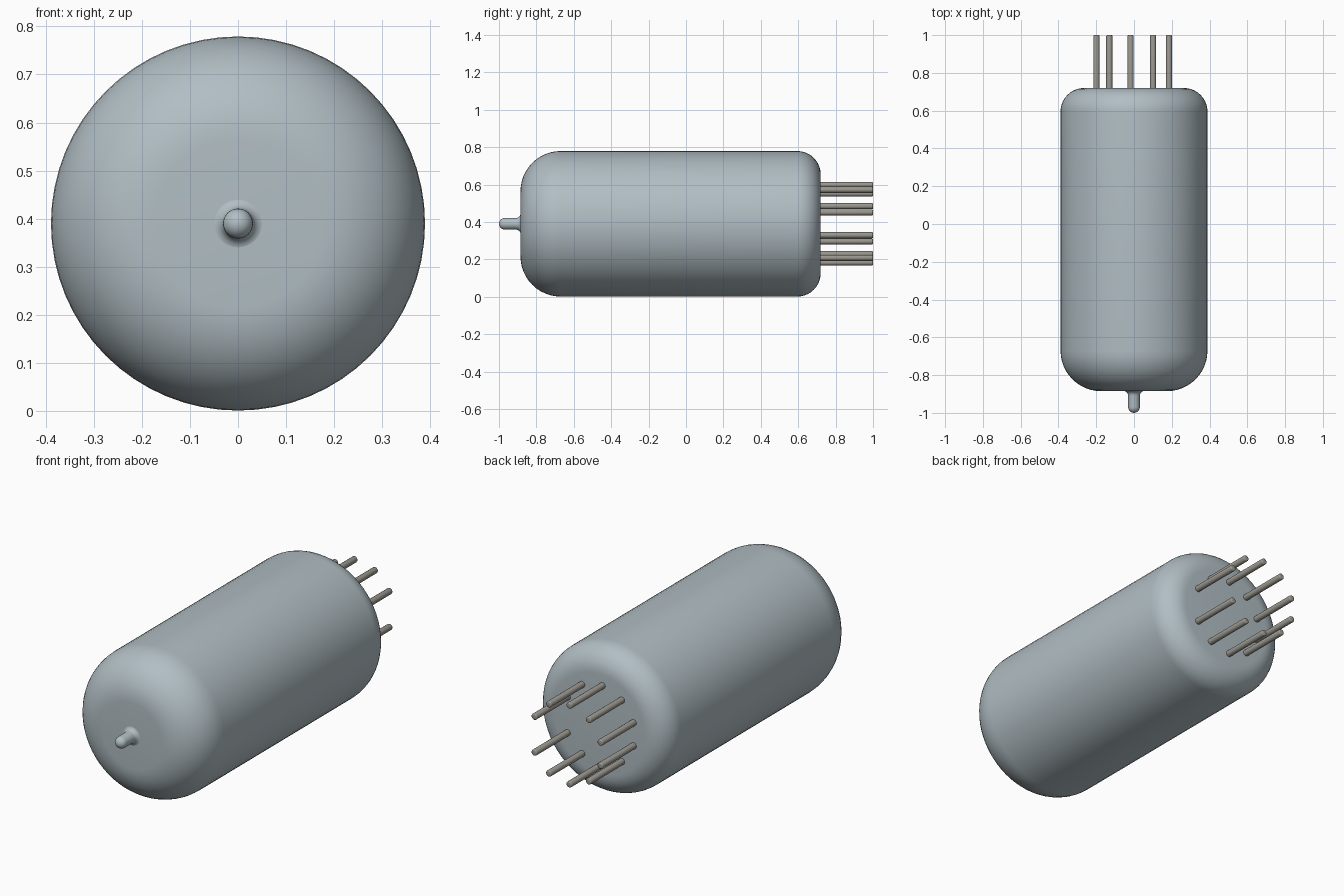
import bpy, bmesh, math

if "Cube" in bpy.data.objects:
    bpy.data.objects.remove(bpy.data.objects["Cube"], do_unlink=True)

CZ = 0.39        # height of the tube axis
RADIUS = 0.389   # glass radius


def material(name, rgb):
    m = bpy.data.materials.new(name)
    m.use_nodes = True
    m.diffuse_color = (*rgb, 1)
    m.node_tree.nodes["Principled BSDF"].inputs["Base Color"].default_value = (*rgb, 1)
    return m


def lathe(name, profile, mat, segments, x=0.0, z=CZ):
    """Revolve (radius, y) points around an axis parallel to y."""
    bm = bmesh.new()
    verts = [bm.verts.new((r, y, 0)) for r, y in profile]
    edges = [bm.edges.new(pair) for pair in zip(verts, verts[1:])]
    bmesh.ops.spin(bm, geom=verts + edges, cent=(0, 0, 0), axis=(0, 1, 0),
                   angle=math.tau, steps=segments, use_duplicate=False)
    bmesh.ops.remove_doubles(bm, verts=bm.verts, dist=1e-5)
    bmesh.ops.recalc_face_normals(bm, faces=bm.faces)
    mesh = bpy.data.meshes.new(name)
    bm.to_mesh(mesh)
    bm.free()
    mesh.materials.append(mat)
    obj = bpy.data.objects.new(name, mesh)
    obj.location = (x, 0, z)
    bpy.context.collection.objects.link(obj)
    bpy.ops.object.select_all(action='DESELECT')
    obj.select_set(True)
    bpy.context.view_layer.objects.active = obj
    bpy.ops.object.shade_smooth_by_angle(angle=math.radians(35))
    return obj


def arc(cr, cy, radius, start, end, steps):
    """Arc points; 0 degrees points outward, 90 degrees towards +y."""
    angles = [math.radians(start + (end - start) * i / steps) for i in range(steps + 1)]
    return [(cr + radius * math.cos(a), cy + radius * math.sin(a)) for a in angles]


glass = material("pale blue grey glass", (0.44, 0.515, 0.55))
metal = material("warm grey metal", (0.33, 0.315, 0.28))

# Glass envelope: wide shoulder at the front, tighter one at the pin end
front_r, back_r = 0.215, 0.125
envelope = ([(0, -0.885)]
            + arc(RADIUS - front_r, -0.885 + front_r, front_r, -90, 0, 12)
            + arc(RADIUS - back_r, 0.72 - back_r, back_r, 0, 90, 10)
            + [(0, 0.72)])
lathe("glass_envelope", envelope, glass, 64)

# Sealed tip: rounded nub with a flared foot
nub = arc(0, -0.969, 0.031, -90, 0, 7) + arc(0.056, -0.909, 0.025, 180, 90, 5)[:1]
flare = arc(0.056, -0.909, 0.025, 180, 90, 5)[1:]
lathe("sealed_tip", nub + flare, glass, 32)

# Ten contact pins in a ring, with a wider gap on the left side
PIN_R, BEVEL = 0.0165, 0.006
pin = ([(0, 0.70), (PIN_R, 0.70)]
       + arc(PIN_R - BEVEL, 1 - BEVEL, BEVEL, 0, 90, 3)
       + [(0, 1.0)])
for i in range(10):
    a = math.radians(34 * i - 153)
    lathe(f"contact_pin_{i + 1}", pin, metal, 16,
          x=-0.208 * math.cos(a), z=CZ + 0.208 * math.sin(a))
